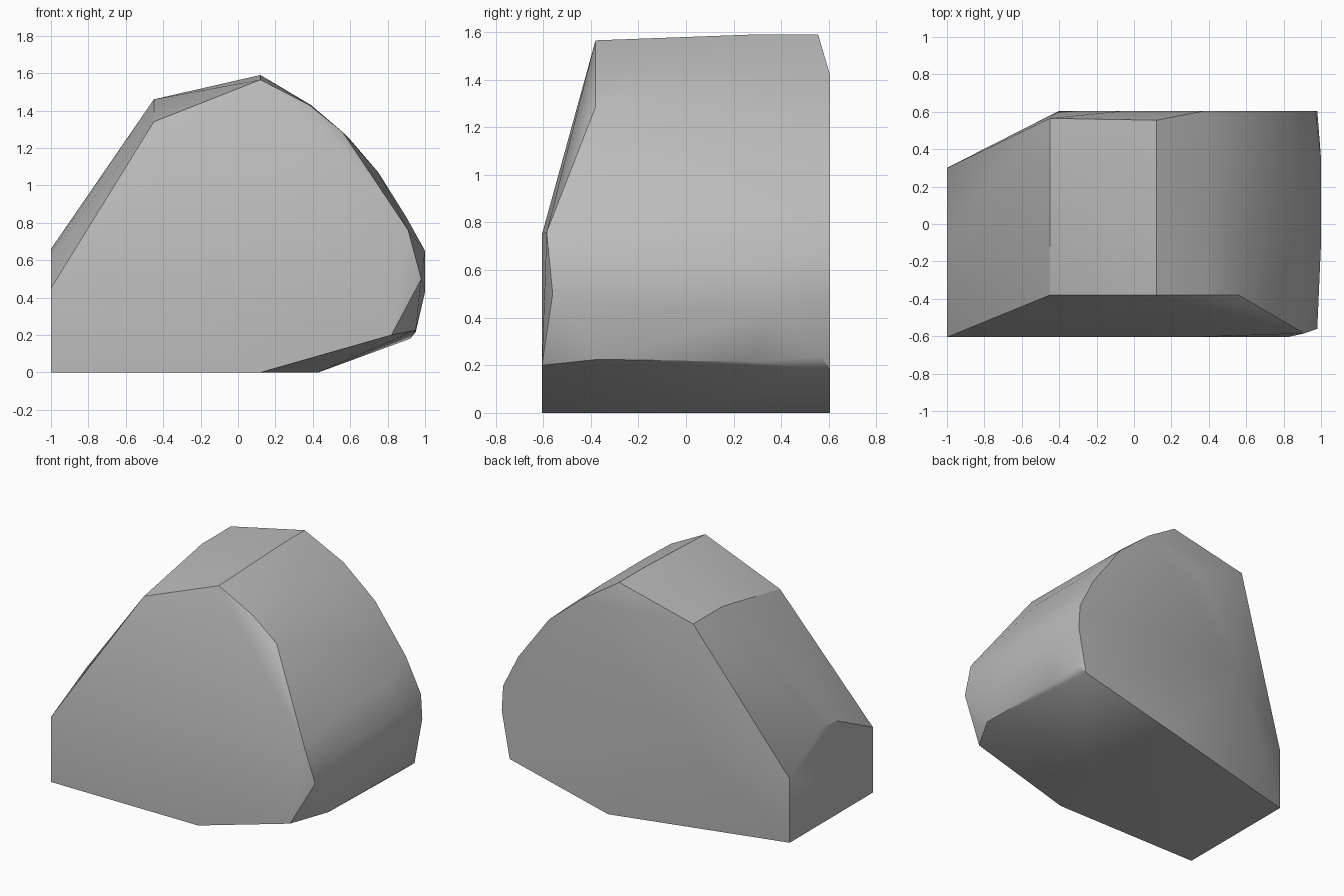
import bpy
import bmesh
from math import radians

cube = bpy.data.objects.get("Cube")
if cube:
    bpy.data.objects.remove(cube)


def along_y(y, profile):
    """Place an (x, z) profile at a fixed depth."""
    return [(x, y, z) for x, z in profile]


def along_x(x, profile):
    """Place a (y, z) profile at a fixed width."""
    return [(x, y, z) for y, z in profile]


points = []

# Narrow end facet and the ridge above it
points += along_x(-1, [(-.605, 0), (.3, 0), (.3, .44), (-.05, .66), (-.22, .64), (-.605, .45)])
points += along_x(-.45, [(.565, 1.46), (.25, 1.46), (-.04, 1.4), (-.38, 1.34)])

# Crest where the top meets the rounded side
points += along_x(.12, [(-.38, 1.565), (.3, 1.59), (.555, 1.59)])

# Sloping front facet: upper rim, then lower rim
points += along_y(-.38, [(.38, 1.43), (.56, 1.285)])
points += along_y(-.605, [(.12, 0), (.82, .2), (.3, .75)])
points += [(.91, -.585, .76), (.98, -.56, .5)]

# Rounded side, one profile swept through the middle
belly = [(.39, 1.43), (.6, 1.245), (.75, 1.07), (.9, .83), (1, .65), (1, .43)]
for depth in (-.1, .35):
    points += along_y(depth, belly)

# Flat back facet
points += along_y(.605, [(-.4, .7), (-.05, 1.3), (.38, 1.42), (.62, 1.22), (.855, .9),
                         (.97, .67), (.98, .5), (.92, .18), (.17, 0)])

# Undercut below the rounded side
points += along_x(.95, [(-.37, .225), (.27, .215), (.57, .235)])
points += [(.43, 0, 0)]

# Wrap the facets into one solid stone
bm = bmesh.new()
for p in points:
    bm.verts.new(p)
hull = bmesh.ops.convex_hull(bm, input=bm.verts)
loose = {g for g in hull["geom_interior"] + hull["geom_unused"]
         if isinstance(g, bmesh.types.BMVert)}
bmesh.ops.delete(bm, geom=list(loose), context="VERTS")
bmesh.ops.dissolve_limit(bm, angle_limit=radians(1), verts=bm.verts, edges=bm.edges)
bmesh.ops.recalc_face_normals(bm, faces=bm.faces)
mesh = bpy.data.meshes.new("stone")
bm.to_mesh(mesh)
bm.free()

stone = bpy.data.objects.new("stone", mesh)
bpy.context.collection.objects.link(stone)

# Plain grey
grey = bpy.data.materials.new("stone_grey")
grey.use_nodes = True
colour = (.5, .5, .5, 1)
grey.diffuse_color = colour
grey.node_tree.nodes["Principled BSDF"].inputs["Base Color"].default_value = colour
mesh.materials.append(grey)

# Soft shading with crisp main edges
bpy.ops.object.select_all(action="DESELECT")
stone.select_set(True)
bpy.context.view_layer.objects.active = stone
bpy.ops.object.shade_smooth_by_angle(angle=radians(30))
